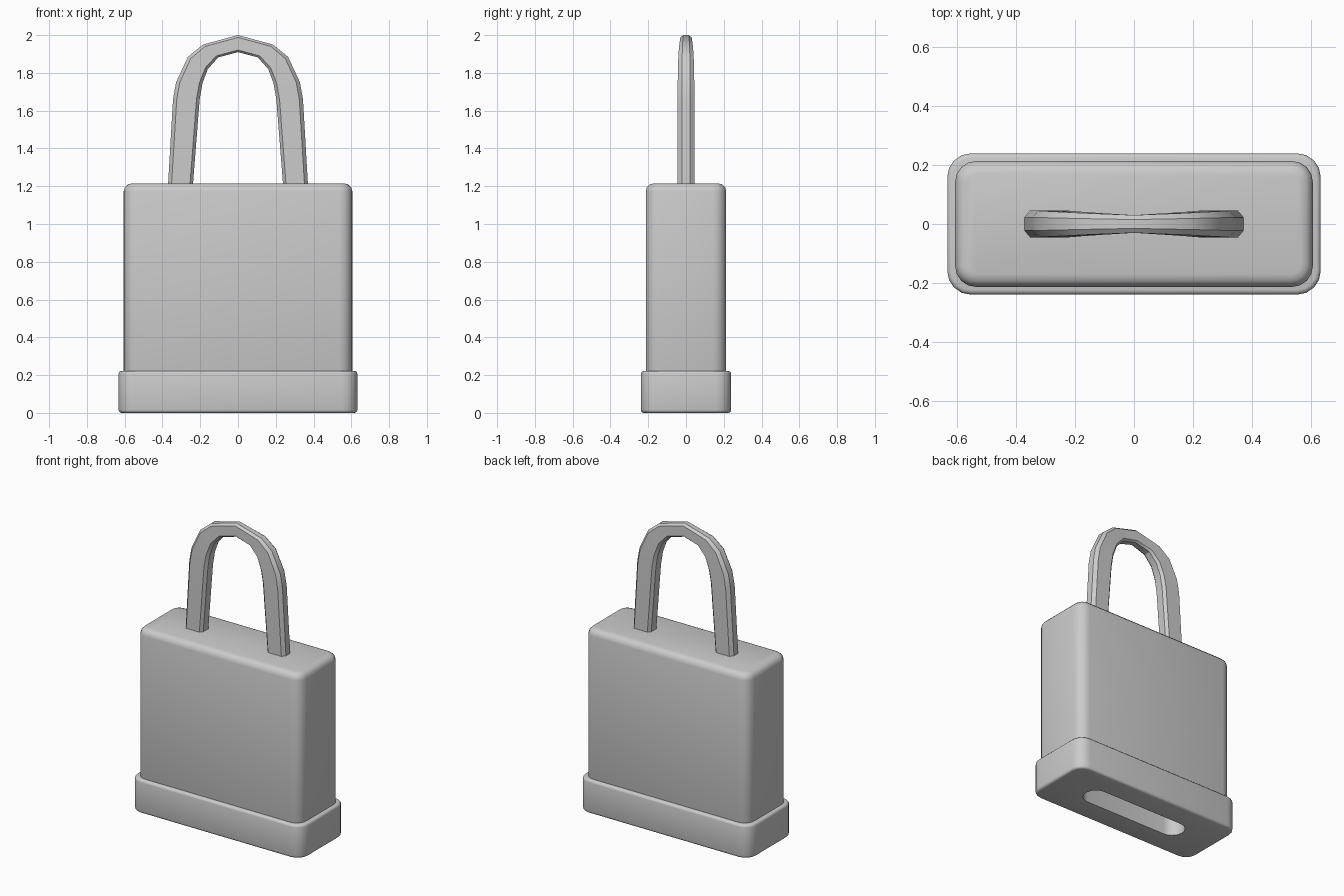
import bpy, bmesh
from math import radians, pi, cos, sin

if "Cube" in bpy.data.objects:
    bpy.data.objects.remove(bpy.data.objects["Cube"])


def finish(bm, name):
    bmesh.ops.recalc_face_normals(bm, faces=bm.faces)
    mesh = bpy.data.meshes.new(name)
    bm.to_mesh(mesh)
    bm.free()
    ob = bpy.data.objects.new(name, mesh)
    bpy.context.collection.objects.link(ob)
    return ob


def activate(ob):
    bpy.ops.object.select_all(action='DESELECT')
    ob.select_set(True)
    bpy.context.view_layer.objects.active = ob


def smooth(ob):
    activate(ob)
    bpy.ops.object.shade_smooth_by_angle(angle=radians(32))


def rounded_box(name, hx, hy, z0, z1, corner, rim):
    bm = bmesh.new()
    bmesh.ops.create_cube(bm, size=2)
    for v in bm.verts:
        v.co = (v.co.x * hx, v.co.y * hy, z1 if v.co.z > 0 else z0)
    upright = [e for e in bm.edges if abs(e.verts[0].co.z - e.verts[1].co.z) > 0.01]
    bmesh.ops.bevel(bm, geom=upright, offset=corner, segments=4, profile=0.5, affect='EDGES')
    rims = [e for e in bm.edges if abs(e.verts[0].co.z - e.verts[1].co.z) < 0.001]
    bmesh.ops.bevel(bm, geom=rims, offset=rim, segments=3, profile=0.5, affect='EDGES')
    return finish(bm, name)


# Lock body and the bumper around its foot
body = rounded_box("body", 0.605, 0.213, 0.15, 1.215, 0.07, 0.042)
base = rounded_box("base", 0.632, 0.239, 0.0, 0.222, 0.08, 0.016)

# Stadium-shaped recess in the underside
R, HALF, DEPTH, N = 0.08, 0.305, 0.16, 10
bm = bmesh.new()
ring = []
for side, start in ((1, -pi / 2), (-1, pi / 2)):
    for i in range(N + 1):
        a = start + pi * i / N
        ring.append(bm.verts.new((side * HALF + R * cos(a), R * sin(a), -0.1)))
face = bm.faces.new(ring)
top = bmesh.ops.extrude_face_region(bm, geom=[face])
for v in top["geom"]:
    if isinstance(v, bmesh.types.BMVert):
        v.co.z = DEPTH
cutter = finish(bm, "recess_cutter")
cutter.hide_render = True
for ob in (base, body):
    mod = ob.modifiers.new("recess", 'BOOLEAN')
    mod.operation = 'DIFFERENCE'
    mod.solver = 'EXACT'
    mod.object = cutter
    activate(ob)
    bpy.ops.object.modifier_apply(modifier=mod.name)
bpy.data.objects.remove(cutter)

# Shackle: outer x, outer z, inner x, inner z, half depth for the right half
half = [
    (0.378, 1.10, 0.247, 1.10, 0.045),
    (0.370, 1.215, 0.238, 1.215, 0.045),
    (0.344, 1.66, 0.203, 1.66, 0.045),
    (0.328, 1.75, 0.188, 1.745, 0.044),
    (0.265, 1.885, 0.160, 1.82, 0.041),
    (0.185, 1.95, 0.105, 1.882, 0.037),
    (0.0, 2.0, 0.0, 1.91, 0.030),
]
stations = half + [(-a, b, -c, d, h) for a, b, c, d, h in reversed(half[:-1])]
section = [(0, 0.5), (0.14, 1), (0.88, 1), (1, 0.6), (1, -0.6), (0.88, -1), (0.14, -1), (0, -0.5)]
bm = bmesh.new()
rings = [[bm.verts.new((ox + (ix - ox) * t, h * s, oz + (iz - oz) * t)) for t, s in section]
         for ox, oz, ix, iz, h in stations]
for a, b in zip(rings, rings[1:]):
    for i in range(8):
        j = (i + 1) % 8
        bm.faces.new((a[i], a[j], b[j], b[i]))
bm.faces.new(rings[0])
bm.faces.new(rings[-1])
shackle = finish(bm, "shackle")

for ob in (body, base, shackle):
    smooth(ob)
